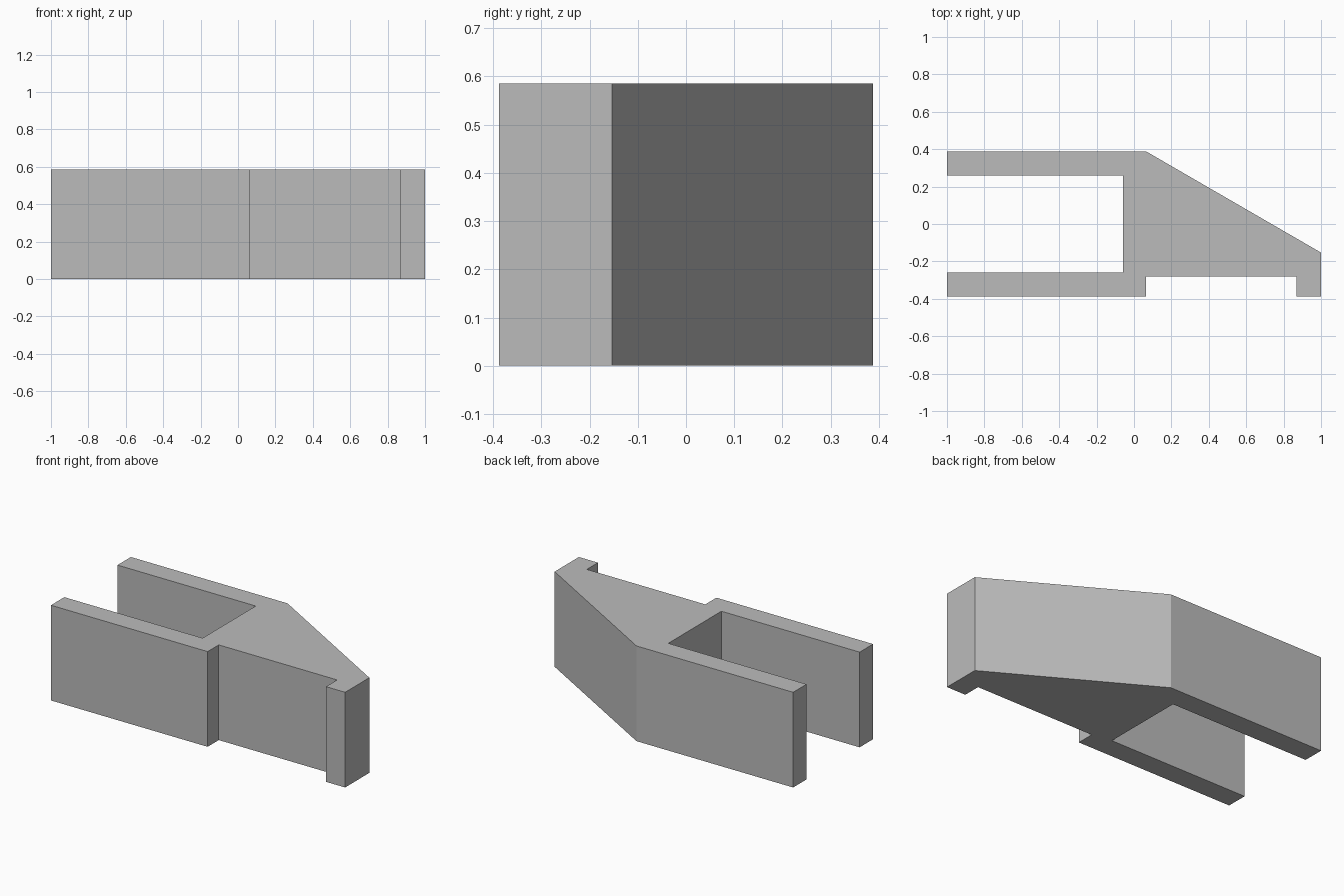
import bpy
import bmesh

cube = bpy.data.objects.get("Cube")
if cube:
    bpy.data.objects.remove(cube, do_unlink=True)

HEIGHT = 0.585


def make_material(name, color):
    mat = bpy.data.materials.new(name)
    mat.use_nodes = True
    mat.diffuse_color = color
    mat.node_tree.nodes["Principled BSDF"].inputs["Base Color"].default_value = color
    return mat


def extrude_profile(name, outline, height, mat):
    """Flat outline in plan, raised to a prism."""
    bm = bmesh.new()
    base = bm.faces.new([bm.verts.new((x, y, 0)) for x, y in outline])
    raised = bmesh.ops.extrude_face_region(bm, geom=[base])
    top = [v for v in raised["geom"] if isinstance(v, bmesh.types.BMVert)]
    bmesh.ops.translate(bm, verts=top, vec=(0, 0, height))
    bmesh.ops.recalc_face_normals(bm, faces=bm.faces)
    mesh = bpy.data.meshes.new(name)
    bm.to_mesh(mesh)
    bm.free()
    mesh.materials.append(mat)
    obj = bpy.data.objects.new(name, mesh)
    bpy.context.collection.objects.link(obj)
    return obj


grey = make_material("plain grey", (0.5, 0.5, 0.5, 1))

# Clip bracket: two parallel arms, a solid wedge body and a small end lip
outline = [
    (-1, -0.388), (0.065, -0.388),                    # front arm, outer side
    (0.065, -0.28), (0.87, -0.28),                    # shallow front recess
    (0.87, -0.388), (1, -0.388),                      # end lip
    (1, -0.153), (0.065, 0.388),                      # sloping back
    (-1, 0.388), (-1, 0.258),                         # back arm
    (-0.06, 0.258), (-0.06, -0.258), (-1, -0.258),    # slot between the arms
]
extrude_profile("clip_bracket", outline, HEIGHT, grey)
